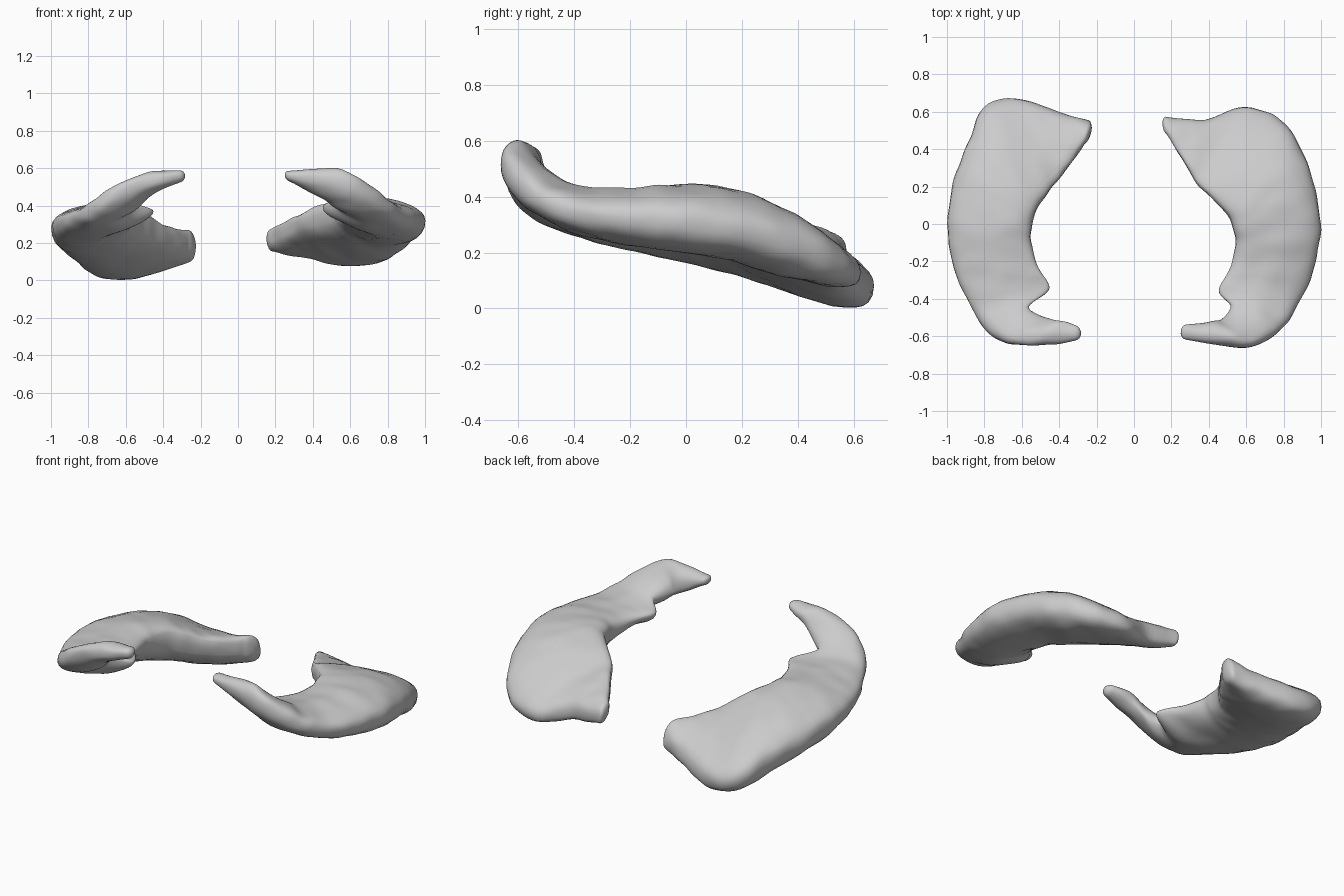
import bpy, bmesh
from math import sin, cos, pi, sqrt
from mathutils import Vector, noise

if "Cube" in bpy.data.objects:
    bpy.data.objects.remove(bpy.data.objects["Cube"])

# Stations from back tip to front horn:
# inner x, inner y, outer x, outer y, inner z, outer z, rise above, depth below
RIGHT = [
    (.18, .475, .18, .575, .235, .19, .06, .055),
    (.25, .35, .38, .56, .28, .17, .07, .085),
    (.33, .22, .58, .625, .325, .125, .07, .10),
    (.42, .13, .76, .575, .35, .155, .10, .13),
    (.50, .04, .88, .435, .365, .22, .115, .15),
    (.53, -.04, .95, .25, .37, .28, .11, .14),
    (.54, -.13, 1.0, .0, .37, .32, .095, .14),
    (.50, -.27, .965, -.23, .385, .33, .075, .12),
    (.45, -.36, .89, -.41, .39, .35, .07, .10),
    (.52, -.44, .81, -.54, .42, .40, .075, .09),
    (.47, -.51, .70, -.63, .46, .46, .10, .09),
    (.42, -.52, .56, -.66, .50, .52, .09, .08),
    (.275, -.54, .28, -.62, .56, .555, .03, .03)]
LEFT = [
    (.265, .43, .25, .555, .20, .15, .085, .065),
    (.33, .33, .40, .60, .23, .12, .08, .10),
    (.40, .24, .62, .67, .265, .08, .08, .135),
    (.47, .15, .80, .63, .30, .11, .10, .155),
    (.52, .07, .885, .45, .325, .18, .115, .16),
    (.545, -.02, .96, .25, .34, .235, .11, .15),
    (.55, -.10, 1.0, .0, .35, .28, .095, .14),
    (.50, -.25, .97, -.23, .37, .31, .07, .12),
    (.45, -.35, .89, -.41, .37, .34, .06, .10),
    (.56, -.44, .81, -.55, .40, .37, .07, .08),
    (.50, -.49, .70, -.63, .44, .44, .08, .075),
    (.42, -.51, .50, -.65, .52, .52, .065, .06),
    (.315, -.54, .315, -.625, .56, .555, .035, .035)]
SIDES, STEPS = 32, 7


def spline(rows, i, t):
    """Catmull-Rom between station i and i + 1."""
    n = len(rows) - 1
    a, b, c, d = (rows[min(max(k, 0), n)] for k in (i - 1, i, i + 1, i + 2))
    return [.5 * (2 * q + (r - p) * t + (2 * p - 5 * q + 4 * r - s) * t * t
                  + (3 * q - p - 3 * r + s) * t ** 3) for p, q, r, s in zip(a, b, c, d)]


def section(st):
    """Rounded section: inner edge blunt at the back, wedge-thin at mid-length."""
    ix, iy, ox, oy, zi, zo, up, down = st
    inner, outer = Vector((ix, iy, zi)), Vector((ox, oy, zo))
    wedge = .55 * max(0, 1 - abs(iy + .3) / .25)
    blunt = .3 * min(1, max(0, (iy + .1) / .25))
    ring = []
    for k in range(SIDES):
        a = 2 * pi * k / SIDES
        u = (1 - cos(a)) / 2
        p = inner.lerp(outer, u)
        s = sin(a)
        near = max(0, 1 - 2 * u)
        h = (1 - wedge * near) * abs(s) ** (.8 - blunt * near)
        p.z += h * (up if s > 0 else -down)
        ring.append(p)
    return ring


def dome(ring, before, length):
    """Shrinking rings that round off an open end."""
    mid = sum(ring, Vector()) / SIDES
    axis = (mid - sum(before, Vector()) / SIDES).normalized()
    return [[mid + (p - mid) * sqrt(1 - s * s) + axis * length * s for p in ring]
            for s in (.4, .7, .9, .98)]


def crescent(name, rows, side):
    rings = [section(spline(rows, i, j / STEPS))
             for i in range(len(rows) - 1) for j in range(STEPS)]
    rings.append(section(rows[-1]))
    rings = dome(rings[0], rings[2], .03)[::-1] + rings + dome(rings[-1], rings[-3], .03)
    bm = bmesh.new()
    loops = []
    for ring in rings:
        loop = []
        for p in ring:
            # gentle organic unevenness
            q = p + noise.noise_vector(p * 11 + Vector((side * 5, 0, 0))) * .008
            loop.append(bm.verts.new((side * q.x, q.y, max(q.z, 0))))
        loops.append(loop)
    for a, b in zip(loops, loops[1:]):
        for k in range(SIDES):
            m = (k + 1) % SIDES
            bm.faces.new((a[k], a[m], b[m], b[k]))
    bm.faces.new(loops[0])
    bm.faces.new(loops[-1])
    bmesh.ops.recalc_face_normals(bm, faces=bm.faces)
    for f in bm.faces:
        f.smooth = True
    mesh = bpy.data.meshes.new(name)
    bm.to_mesh(mesh)
    bm.free()
    ob = bpy.data.objects.new(name, mesh)
    bpy.context.collection.objects.link(ob)
    # soften the crossings between stations
    mod = ob.modifiers.new("soften", 'SMOOTH')
    mod.factor, mod.iterations = .5, 2


crescent("right_crescent", RIGHT, 1)
crescent("left_crescent", LEFT, -1)
